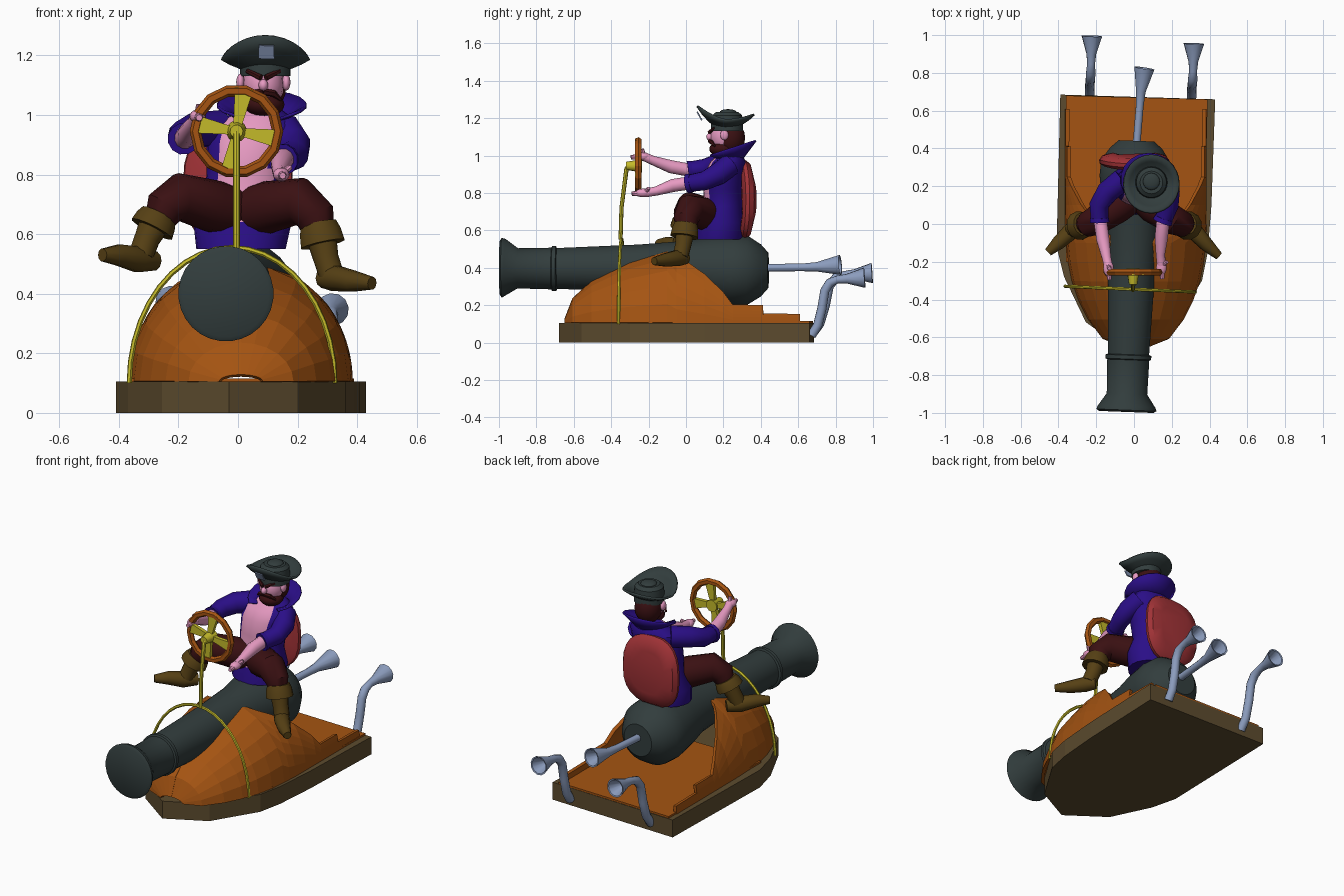
import bpy, bmesh
from math import sin, cos, pi, asin, radians
from mathutils import Vector as V

cube = bpy.data.objects.get("Cube")
if cube:
    bpy.data.objects.remove(cube)


def material(name, r, g, b):
    col = [(c / 255 / 12.92 if c < 11 else ((c / 255 + .055) / 1.055) ** 2.4) for c in (r, g, b)] + [1]
    m = bpy.data.materials.new(name)
    m.use_nodes = True
    m.diffuse_color = col
    m.node_tree.nodes["Principled BSDF"].inputs["Base Color"].default_value = col
    return m


IRON = material("dark iron", 50, 61, 61)
WOOD = material("orange wood", 165, 84, 18)
PLANK = material("brown plank", 92, 75, 46)
BRASS = material("brass yellow", 196, 186, 42)
STEEL = material("blue steel", 140, 157, 190)
RED = material("seat red", 160, 50, 54)
COAT = material("coat purple", 42, 14, 135)
SKIN = material("pink skin", 232, 155, 195)
DARK = material("dark maroon", 58, 16, 18)
BOOT = material("boot olive", 86, 64, 20)


def make(name, verts, faces, mat, smooth=True, thick=0):
    me = bpy.data.meshes.new(name)
    me.from_pydata([tuple(v) for v in verts], [], faces)
    bm = bmesh.new()
    bm.from_mesh(me)
    bmesh.ops.recalc_face_normals(bm, faces=bm.faces)
    bm.to_mesh(me)
    bm.free()
    me.materials.append(mat)
    ob = bpy.data.objects.new(name, me)
    bpy.context.collection.objects.link(ob)
    if thick:
        mod = ob.modifiers.new("thickness", "SOLIDIFY")
        mod.thickness, mod.offset = thick, 0
    if smooth:
        bpy.ops.object.select_all(action="DESELECT")
        ob.select_set(True)
        bpy.context.view_layer.objects.active = ob
        bpy.ops.object.shade_smooth_by_angle(angle=radians(40))
    return ob


def grid_faces(rows, n, closed, start=0):
    return [(start + i * n + j, start + i * n + (j + 1) % n, start + (i + 1) * n + (j + 1) % n, start + (i + 1) * n + j)
            for i in range(rows - 1) for j in range(n if closed else n - 1)]


def loft(name, rings, mat, smooth=True):
    n = len(rings[0])
    faces = grid_faces(len(rings), n, True)
    faces += [tuple(range(n)), tuple(range((len(rings) - 1) * n, len(rings) * n))]
    return make(name, [p for r in rings for p in r], faces, mat, smooth)


def tube(name, path, radii, mat, sides=12, smooth=True):
    # Circles swept along a path; a path may fold back to hollow out a mouth
    pts = [V(p) for p in path]
    radii = radii if isinstance(radii, (list, tuple)) else [radii] * len(pts)
    last = (pts[1] - pts[0]).normalized()
    side = last.orthogonal().normalized()
    rings = []
    for i, p in enumerate(pts):
        t = pts[min(i + 1, len(pts) - 1)] - pts[max(i - 1, 0)]
        t = t.normalized() if t.length > 1e-4 else last
        t = -t if t.dot(last) < 0 else t
        side = last.rotation_difference(t) @ side
        last, up = t, t.cross(side)
        rings.append([p + radii[i] * (side * cos(a) + up * sin(a))
                      for a in (2 * pi * k / sides for k in range(sides))])
    return loft(name, rings, mat, smooth)


def extrude(name, outline, vec, mat):
    pts = [V(p) for p in outline]
    return loft(name, [pts, [p + V(vec) for p in pts]], mat, False)


def ball(name, loc, size, mat):
    bpy.ops.mesh.primitive_uv_sphere_add(segments=16, ring_count=10, radius=1, location=loc)
    ob = bpy.context.object
    ob.name, ob.scale = name, size
    ob.data.materials.append(mat)
    bpy.ops.object.shade_smooth()
    return ob


# Base plank and deck
base = [(-.39, .685), (.43, .66), (.41, .1), (.39, -.15), (.36, -.3), (.2, -.56),
        (-.03, -.68), (-.255, -.52), (-.37, -.28), (-.41, -.12)]
extrude("base_plank", [(x, y, 0) for x, y in base], (0, 0, .105), PLANK)
extrude("deck", [(-.36, .68, .1), (.39, .66, .1), (.37, -.2, .1), (-.36, -.2, .1)], (0, 0, .016), WOOD)

# Cowling: half arches, cut lower toward the open stern (y, half width, height, cut height)
rows = [(-.64, .07, .02, 0), (-.6, .17, .125, 0), (-.5, .245, .22, 0), (-.4, .295, .275, 0),
        (-.3, .33, .325, 0), (-.2, .35, .355, 0), (-.1, .36, .385, 0), (-.05, .362, .39, .455),
        (0, .365, .395, .43), (.1, .365, .4, .36), (.2, .365, .4, .265), (.25, .365, .4, .2),
        (.41, .365, .4, .2), (.411, .365, .4, .155), (.61, .365, .4, .152)]
verts, faces, n = [], [], 7
for s in (-1, 1):
    faces += grid_faces(len(rows), n, False, len(verts))
    for y, w, h, cut in rows:
        top = asin((cut - .105) / h) if cut else pi / 2
        verts += [(.01 + s * w * cos(top * k / (n - 1)), y, .105 + h * sin(top * k / (n - 1))) for k in range(n)]
make("cowling", verts, faces, WOOD, False, .02)

# Cannon barrel (y, height, radius), drifting slightly sideways along its length
barrel = [(-.995, .4, .145), (-.985, .4, .16), (-.97, .4, .155), (-.9, .397, .108), (-.72, .396, .112),
          (-.715, .396, .122), (-.695, .396, .122), (-.69, .396, .11), (-.25, .4, .125), (0, .4, .145),
          (.12, .395, .172), (.25, .388, .19), (.33, .386, .185), (.4, .386, .14), (.44, .386, .095)]
tube("cannon", [(-.003 + .038 * y, y, z) for y, z, r in barrel], [r for y, z, r in barrel], IRON, 28)

# Exhaust pipes with hollow bells
bell = [.021, .026, .055, .047, .016]
tube("centre_exhaust", [(.012, .4, .4), (.03, .62, .402), (.036, .7, .405), (.055, .825, .415),
                        (.055, .823, .415), (.04, .73, .407)], [.021] + bell, STEEL)
for name, x, dy, dz in (("right_exhaust", -.235, 0, 0), ("left_exhaust", .305, -.04, -.025)):
    path = [(0, .67, .04), (0, .715, .1), (.002, .745, .2), (.004, .765, .3), (.006, .8, .345),
            (.008, .85, .362), (.009, .9, .366), (.012, .995, .372), (.012, .993, .372), (.01, .91, .367)]
    tube(name, [(x + a, b + dy * min(1, (b - .67) * 6), c + dz * min(1, c * 3)) for a, b, c in path],
         [.025] * 5 + bell, STEEL)

# Brass hoop, steering post and wheel
tube("hoop", [(-.02 - .345 * cos(pi * k / 20), -.345 - .015 * cos(pi * (1 - k / 20)), .1 + .455 * sin(pi * k / 20))
              for k in range(21)], .009, BRASS, 6)
tube("steering_post", [(-.005, -.35, .55), (-.005, -.345, .72), (-.005, -.318, .93), (-.005, -.3, .955)],
     [.011, .011, .012, .012], BRASS, 8)
hub = V((-.005, -.255, .945))
tube("wheel_hub", [hub + V((0, -.065, 0)), hub + V((0, .02, 0))], [.022, .036], BRASS, 10)
bpy.ops.mesh.primitive_torus_add(major_segments=14, minor_segments=6, major_radius=.138, minor_radius=.019,
                                 location=hub, rotation=(pi / 2, 0, 0))
wheel = bpy.context.object
wheel.name = "wheel_rim"
wheel.data.materials.append(WOOD)
for k in range(4):
    a = radians(80) + k * pi / 2
    d, e = V((cos(a), 0, sin(a))), V((-sin(a), 0, cos(a)))
    extrude(f"wheel_spoke_{k + 1}", [hub + d * r + e * w + V((0, -.014, 0)) for r, w in
                                     ((.02, -.014), (.145, -.031), (.145, .031), (.02, .014))], (0, .022, 0), BRASS)

# Rounded seat back


def shield(y, s):
    ring = []
    for k in range(24):
        c, d = cos(2 * pi * k / 24), sin(2 * pi * k / 24)
        ring.append((s * .185 * abs(c) ** .75 * (1 if c > 0 else -1),
                     y - .02 * abs(d) ** 2, .765 + s * .21 * abs(d) ** .8 * (1 if d > 0 else -1)))
    return ring


loft("seat_back", [shield(.305, .85), shield(.32, .98), shield(.34, 1), shield(.365, .9), shield(.378, .6)], RED)


# Coat torso with bare chest faces at the front
def oval(x, y, z, rx, ry):
    return [(x + rx * sin(2 * pi * k / 24), y - ry * cos(2 * pi * k / 24), z) for k in range(24)]


torso = loft("coat", [oval(*r) for r in (
    (.01, .18, .55, .15, .13), (.015, .19, .64, .165, .125), (.02, .2, .73, .13, .105), (.03, .2, .82, .135, .108),
    (.045, .21, .91, .15, .108), (.055, .225, .965, .145, .095), (.07, .235, 1.0, .1, .07),
    (.08, .235, 1.03, .05, .045))], COAT)
torso.data.materials.append(SKIN)
for f in torso.data.polygons:
    if f.center.z > .65 and f.center.y < .21 and abs(f.center.x - .03) < .088 and f.normal.y < -.3:
        f.material_index = 1

# Flared collar, open at the front
verts = []
for r, rise, tilt in ((.065, .975, .0), (.105, 1.005, .02), (.15, 1.035, .045)):
    verts += [(.08 + r * cos(radians(a)), .235 + .92 * r * sin(radians(a)), rise + tilt * sin(radians(a)))
              for a in range(-50, 231, 20)]
make("collar", verts, grid_faces(3, 15, False), COAT, True, .01)

# Arms: sleeve, cuff, forearm and hand
arms = (("right", [(-.06, .235, .955), (-.14, .17, .95), (-.185, .1, .93), (-.182, .01, .92)],
         [(-.18, .03, .92), (-.165, -.08, .94), (-.145, -.18, .975), (-.135, -.225, .995)], (-.13, -.235, 1.035)),
        ("left", [(.15, .235, .95), (.185, .17, .9), (.185, .1, .865), (.15, .01, .85)],
         [(.155, .03, .855), (.145, -.07, .84), (.14, -.16, .81), (.145, -.22, .8)], (.175, -.2, .825)))
for name, sleeve, arm, thumb in arms:
    tube(name + "_sleeve", sleeve, [.062, .06, .052, .046], COAT)
    tube(name + "_cuff", [sleeve[-1], V(sleeve[-1]) * .75 + V(sleeve[-2]) * .25], [.054, .05], COAT)
    tube(name + "_forearm", arm, [.036, .036, .025, .024], SKIN)
    hand = V(arm[-1])
    ball(name + "_palm", hand + V((0, -.01, 0)), (.028, .042, .023), SKIN)
    tube(name + "_thumb", [hand, thumb], [.014, .01], SKIN, 8)
    tube(name + "_fingers", [hand, hand + V((.005, -.07, -.004))], [.021, .011], SKIN, 8)

# Legs: trousers, turned-down boot tops, boots and feet
legs = (("right", [(.03, .17, .67), (-.09, .09, .695), (-.2, .02, .725), (-.245, .0, .69), (-.265, .0, .64)],
         [(-.265, 0, .665), (-.305, -.015, .585), (-.325, -.03, .53)],
         [(-.28, .015, .51), (-.335, -.04, .515), (-.4, -.1, .53), (-.455, -.15, .53)]),
        ("left", [(.01, .17, .67), (.1, .09, .69), (.21, .02, .71), (.26, 0, .66), (.272, 0, .6)],
         [(.27, 0, .635), (.295, -.015, .52), (.315, -.03, .46)],
         [(.285, .0, .452), (.325, -.045, .452), (.385, -.11, .442), (.45, -.17, .435)]))
for name, leg, shin, foot in legs:
    tube(name + "_trouser", leg, [.08, .088, .08, .068, .05], DARK, 14)
    top, mid = V(shin[0]), V(shin[1])
    tube(name + "_boot_top", [top, top.lerp(mid, .25), top.lerp(mid, .6)], [.062, .072, .077], BOOT)
    tube(name + "_boot", shin, [.058, .044, .043], BOOT)
    tube(name + "_foot", foot, [.033, .045, .037, .022], BOOT, 10)

# Head, hair, beard and face
tube("neck", [(.075, .23, .99), (.085, .225, 1.07)], .042, SKIN)
ball("head", (.085, .212, 1.1), (.07, .082, .085), SKIN)
ball("hair", (.085, .238, 1.095), (.077, .078, .092), DARK)
ball("beard", (.088, .192, 1.035), (.068, .068, .042), DARK)
ball("nose", (.085, .128, 1.1), (.016, .02, .02), SKIN)
for s, name in ((-1, "right"), (1, "left")):
    ball(name + "_ear", (.085 + s * .077, .205, 1.11), (.014, .022, .028), SKIN)
    tube(name + "_eyebrow", [(.085 + s * .008, .125, 1.125), (.085 + s * .055, .155, 1.148)], [.011, .008], DARK, 6)
    tube(name + "_moustache", [(.085, .128, 1.078), (.085 + s * .035, .135, 1.072), (.085 + s * .06, .155, 1.05)],
         [.012, .012, .005], DARK, 6)

# Hat: brim swept up at front and back, crown, button and square badge
verts = []
for u in (.3, .55, .8, 1):
    for k in range(28):
        c, s = cos(2 * pi * k / 28), sin(2 * pi * k / 28)
        lift = .045 + (.075 * abs(s) ** 1.5 if s < 0 else .03 * s * s)
        verts.append((.092 + .147 * u * c, .212 + .152 * u * s, 1.145 + lift * u * u))
make("hat_brim", verts, grid_faces(4, 28, True), IRON, True, .012)
loft("hat_crown", [oval(.092, .22, z, r, r) for z, r in ((1.13, .085), (1.17, .085), (1.215, .08), (1.232, .06))], IRON)
ball("hat_button", (.092, .225, 1.232), (.045, .045, .016), IRON)
extrude("hat_badge", [(.068, .087, 1.192), (.122, .087, 1.19), (.12, .063, 1.234), (.07, .063, 1.236)],
        (0, -.006, -.003), STEEL)
